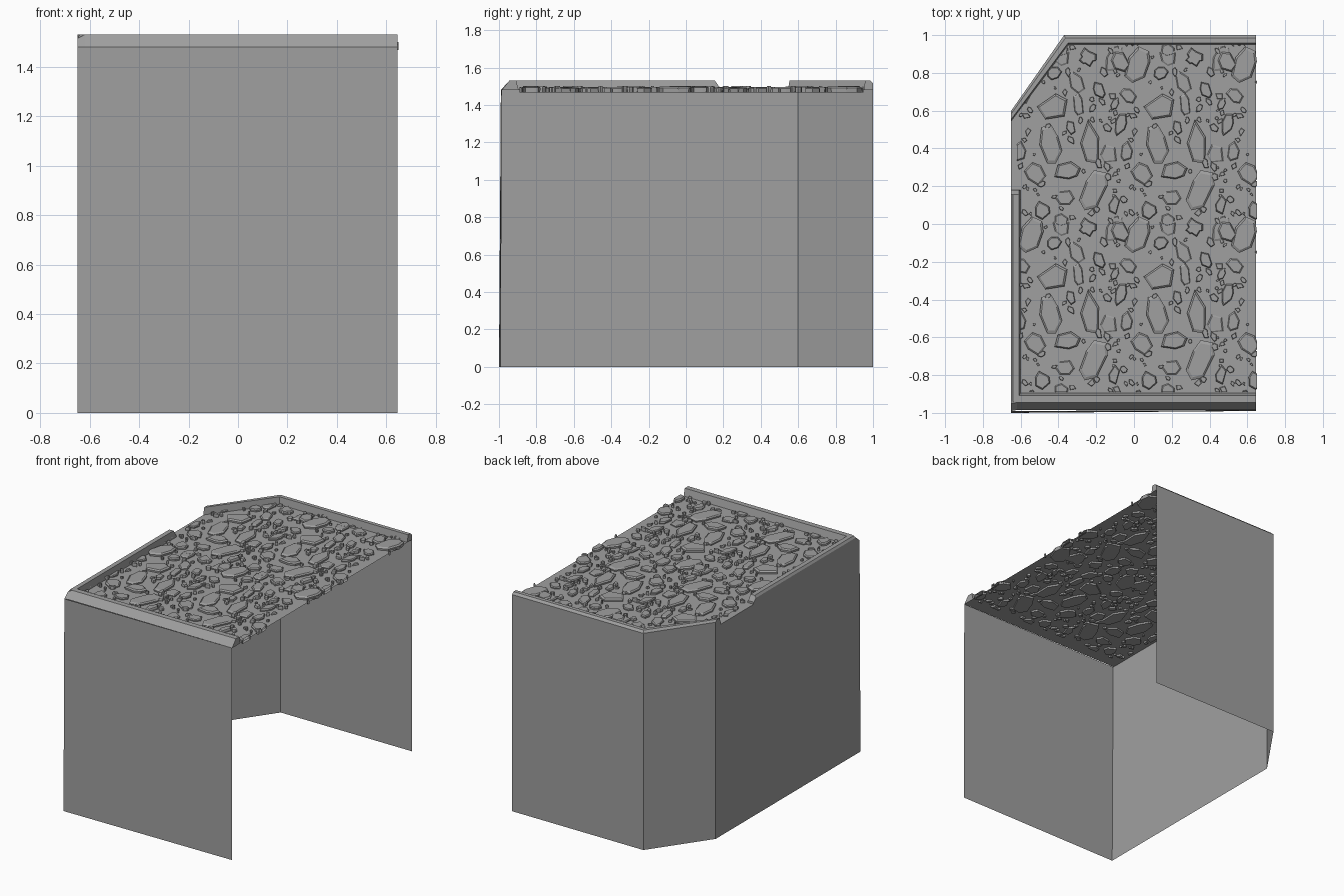
import bpy
import bmesh
import math
import random
from mathutils import Vector

cube = bpy.data.objects.get("Cube")
if cube:
    bpy.data.objects.remove(cube, do_unlink=True)

stone_grey = bpy.data.materials.new("stone grey")
stone_grey.use_nodes = True
stone_grey.diffuse_color = (0.35, 0.35, 0.35, 1)
stone_grey.node_tree.nodes["Principled BSDF"].inputs["Base Color"].default_value = stone_grey.diffuse_color

LEFT, RIGHT, FLOOR, TOP = -0.65, 0.645, 1.48, 1.53
TILE_X, TILE_Y = 0.565, 0.9


def finish(name, bm):
    mesh = bpy.data.meshes.new(name)
    bm.to_mesh(mesh)
    bm.free()
    mesh.materials.append(stone_grey)
    obj = bpy.data.objects.new(name, mesh)
    bpy.context.collection.objects.link(obj)
    return obj


def strip(name, rows, capped=False):
    """Skin a row of equally long polylines, optionally closing both ends."""
    bm = bmesh.new()
    grid = [[bm.verts.new(p) for p in row] for row in rows]
    for low, high in zip(grid, grid[1:]):
        for i in range(len(low) - 1):
            bm.faces.new((low[i], low[i + 1], high[i + 1], high[i]))
    if capped:
        bm.faces.new([row[0] for row in reversed(grid)])
        bm.faces.new([row[-1] for row in grid])
    return finish(name, bm)


def corner_path(inset, z):
    """Back edge with its cut corner, moved inwards by inset, running from +x to -x."""
    return [(RIGHT, 1 - inset, z), (-0.37 + inset * 0.5, 1 - inset, z), (LEFT, 0.6 - inset * 1.1, z)]


# Thin walls, open on the +x side
strip("front_wall", [[(LEFT, -1, 0), (RIGHT, -0.99, 0)],
                     [(LEFT, -0.99, FLOOR), (RIGHT, -0.985, FLOOR)]])
strip("side_wall", [[(LEFT, 0.6, z), (LEFT, y, z)] for y, z in ((-1, 0), (-0.99, FLOOR))])
strip("back_and_corner_wall", [corner_path(0, z) for z in (0, FLOOR)])

# Ground sheet
strip("ground", [[(LEFT, -0.985, FLOOR), (RIGHT, -0.985, FLOOR)],
                 [(LEFT, 0.6, FLOOR), (RIGHT, 0.6, FLOOR)],
                 [(-0.37, 1, FLOOR), (RIGHT, 1, FLOOR)]])

# Raised kerbs around the ground
strip("back_kerb", [corner_path(d, z) for d, z in
                    ((0, FLOOR), (0, 1.515), (0.015, TOP), (0.042, TOP), (0.05, FLOOR))], True)
strip("front_kerb", [[(LEFT, y - 0.005, z), (LEFT + 0.03, y, z + rise), (RIGHT, y, z + rise)]
                     for y, z, rise in ((-0.985, FLOOR, 0), (-0.945, 1.515, 0.015),
                                        (-0.908, 1.515, 0.015), (-0.895, FLOOR, 0))], True)
strip("side_kerb", [[(x, 0.18, FLOOR + (z - FLOOR) * 0.3), (x, 0.155, z), (x, -0.94, z)]
                    for x, z in ((LEFT, FLOOR), (LEFT, 1.515), (LEFT + 0.01, TOP),
                                 (-0.608, TOP), (-0.6, FLOOR))], True)


def add_stone(bm, x, y, width, length, tilt, height, seed):
    """Irregular flat stone with a chamfered upper edge."""
    rng = random.Random(seed)
    sides = rng.choice((5, 6, 6, 7)) if width > 0.05 else rng.choice((4, 5, 6))
    outline = []
    for k in range(sides):
        a = math.tau * (k + rng.uniform(-0.25, 0.25)) / sides + 0.3
        r = rng.uniform(0.92, 1.12) / 2
        p = Vector((math.cos(a) * r * width, math.sin(a) * r * length))
        c, s = math.cos(tilt), math.sin(tilt)
        outline.append((p.x * c - p.y * s, p.x * s + p.y * c))
    rings = []
    for scale, z in ((0.97, FLOOR - 0.012), (1, FLOOR + height * 0.6), (0.84, FLOOR + height)):
        rings.append([bm.verts.new((x + px * scale, y + py * scale, z)) for px, py in outline])
    for low, high in zip(rings, rings[1:]):
        for k in range(sides):
            n = (k + 1) % sides
            bm.faces.new((low[k], low[n], high[n], high[k]))
    bm.faces.new(rings[-1])
    bm.faces.new(rings[0][::-1])


def scatter(name, stones):
    """Repeat a tile of stones over the ground and trim them at its edges."""
    bm = bmesh.new()
    for seed, (x, y, w, h, tilt) in enumerate(stones):
        height = random.Random(seed).uniform(0.01, 0.022)
        for i in (-1, 0, 1):
            for j in (-2, -1, 0, 1):
                px, py = x + i * TILE_X, y + j * TILE_Y
                if -0.62 < px < 0.67 and -0.9 < py < 0.96:
                    add_stone(bm, px, py, w, h, math.radians(tilt), height, seed)
    for point, normal in (((0.65, 0, 0), (1, 0, 0)), ((-0.62, 0, 0), (-1, 0, 0)),
                          ((0, -0.89, 0), (0, -1, 0)), ((0, 0.95, 0), (0, 1, 0)),
                          ((LEFT, 0.55, 0), (-0.82, 0.57, 0))):
        geom = bm.verts[:] + bm.edges[:] + bm.faces[:]
        bmesh.ops.bisect_plane(bm, geom=geom, plane_co=point, plane_no=normal, clear_outer=True)
    return finish(name, bm)


# Large stones of one tile: x, y, width, length, tilt in degrees
stones = [
    (.02, .84, .12, .2, -20), (.46, .88, .08, .16, -25), (.32, .88, .1, .07, 20),
    (.18, .92, .08, .07, 0), (.26, .75, .07, .13, 25), (.38, .71, .06, .09, 30),
    (.14, .62, .17, .13, 15), (.27, .63, .06, .12, 10), (-.03, .68, .07, .1, 50),
    (.12, .42, .11, .22, 12), (.335, .42, .1, .25, 10), (.23, .51, .05, .08, 20),
    (-.07, .53, .06, .13, -15), (-.04, .38, .06, .11, -5), (.43, .37, .09, .11, 20),
    (.21, .28, .14, .09, 10), (.04, .27, .1, .13, 30), (.35, .18, .12, .23, -22),
    (.2, .14, .1, .08, -10), (.46, .1, .06, .11, -5), (.08, .07, .08, .1, 20),
    (.18, -.01, .09, .1, 10), (.32, -.02, .06, .11, 25), (-.07, .86, .1, .12, 40),
    (.14, .8, .08, .07, 30),
]
scatter("large_stones", stones)

# Small pebbles in the gaps between the large stones
rng = random.Random(4)
pebbles = []
while len(pebbles) < 60:
    x, y = rng.uniform(-0.1, 0.465), rng.uniform(0, TILE_Y)
    size = rng.uniform(0.014, 0.042)
    if all(math.hypot(x - p[0], y - p[1]) > (p[2] + p[3]) * 0.25 + size * 0.4
           for p in stones + pebbles):
        pebbles.append((x, y, size, size * rng.uniform(1, 1.8), rng.uniform(-70, 70)))
scatter("pebbles", pebbles)
